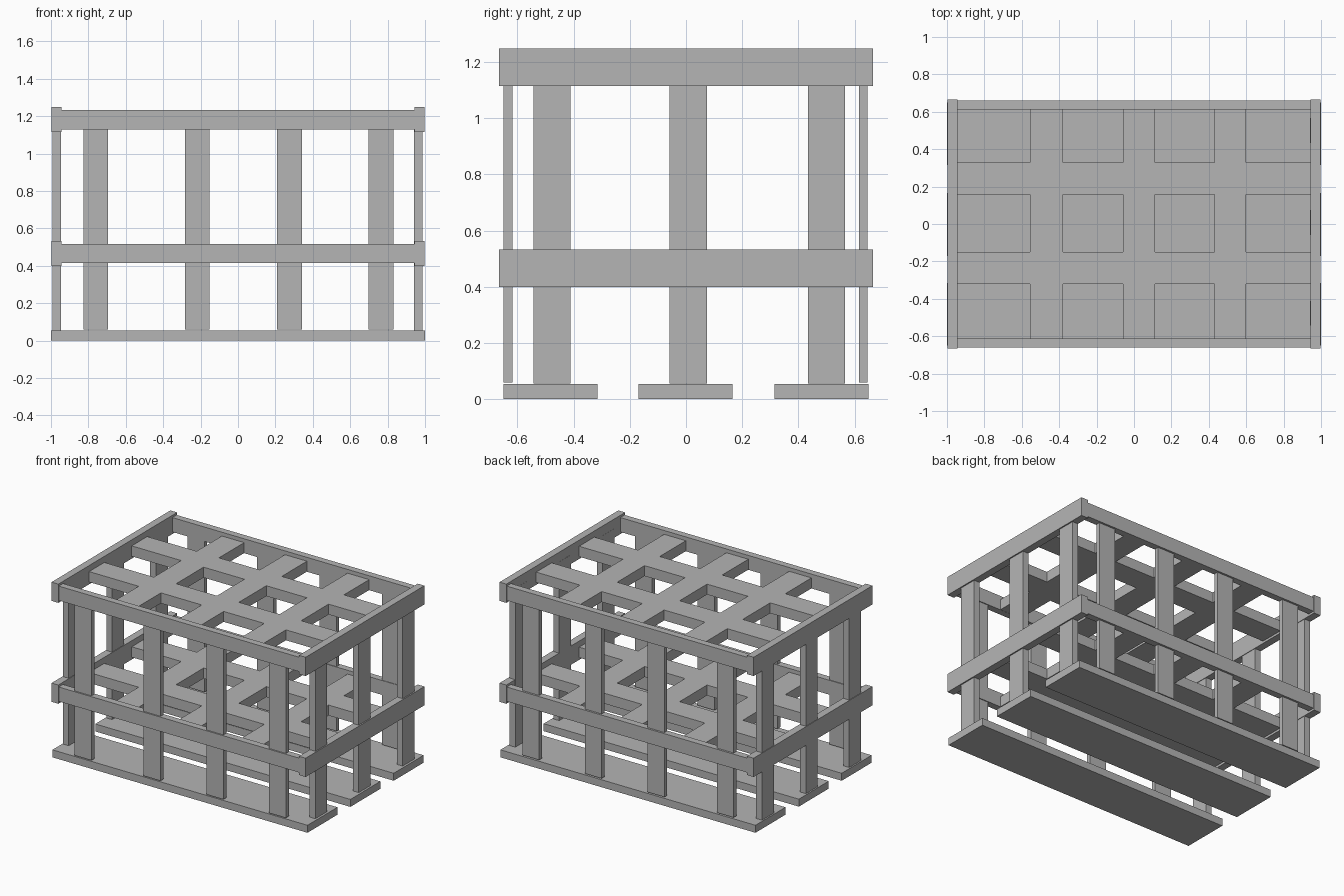
import bpy
import bmesh

cube = bpy.data.objects.get("Cube")
if cube:
    bpy.data.objects.remove(cube, do_unlink=True)

grey = bpy.data.materials.new("plain grey")
grey.use_nodes = True
colour = (0.46, 0.46, 0.46, 1)
grey.diffuse_color = colour
grey.node_tree.nodes["Principled BSDF"].inputs["Base Color"].default_value = colour


def add_object(name, bm):
    bmesh.ops.recalc_face_normals(bm, faces=bm.faces)
    mesh = bpy.data.meshes.new(name)
    bm.to_mesh(mesh)
    bm.free()
    mesh.materials.append(grey)
    obj = bpy.data.objects.new(name, mesh)
    bpy.context.scene.collection.objects.link(obj)
    return obj


def box(name, x, y, z):
    """Box from a (low, high) range on each axis."""
    bm = bmesh.new()
    bmesh.ops.create_cube(bm, size=1)
    for v in bm.verts:
        for i, (low, high) in enumerate((x, y, z)):
            v.co[i] = high if v.co[i] > 0 else low
    return add_object(name, bm)


def lattice(name, xs, ys, z):
    """Crossed slats as one slab: cells between slats in both directions stay open."""
    bm = bmesh.new()
    grid = [[bm.verts.new((x, y, z[0])) for y in ys] for x in xs]
    for i in range(len(xs) - 1):
        for j in range(len(ys) - 1):
            if i % 2 or j % 2:
                bm.faces.new((grid[i][j], grid[i + 1][j], grid[i + 1][j + 1], grid[i][j + 1]))
    geo = bmesh.ops.extrude_face_region(bm, geom=bm.faces[:])
    for v in geo["geom"]:
        if isinstance(v, bmesh.types.BMVert):
            v.co.z = z[1]
    bmesh.ops.delete(bm, geom=[v for v in bm.verts if not v.link_faces], context="VERTS")
    return add_object(name, bm)


# Floor planks
for name, y in (("front", (-0.65, -0.315)), ("middle", (-0.17, 0.165)), ("back", (0.315, 0.65))):
    box(name + "_floor_plank", (-1, 1), y, (0, 0.053))

# Upright posts on the long sides
for side, y in (("front", (-0.65, -0.618)), ("back", (0.616, 0.646))):
    for n, x in enumerate((-0.76, -0.218, 0.275, 0.765)):
        box(f"{side}_post_{n + 1}", (x - 0.066, x + 0.066), y, (0.06, 1.18))

# Upright posts on the short sides
for side, x in (("right", (-0.992, -0.947)), ("left", (0.942, 0.987))):
    for n, y in enumerate((-0.477, 0.008, 0.5)):
        box(f"{side}_post_{n + 1}", x, (y - 0.066, y + 0.066), (0.055, 1.18))

# Frames and slatted shelves at two heights
for level, z in (("shelf", 0.415), ("top", 1.13)):
    for side, sign in (("front", -1), ("back", 1)):
        box(f"{level}_{side}_rail", (-0.945, 0.945), sorted((sign * 0.612, sign * 0.66)), (z, z + 0.102))
    for side, sign in (("right", -1), ("left", 1)):
        box(f"{level}_{side}_rail", sorted((sign * 0.943, sign * 0.996)), (-0.665, 0.665), (z - 0.015, z + 0.118))
    lattice(level + "_slats",
            (-0.944, -0.555, -0.38, -0.06, 0.112, 0.43, 0.6, 0.944),
            (-0.613, -0.32, -0.15, 0.157, 0.33, 0.613),
            (z + 0.001, z + 0.075))
